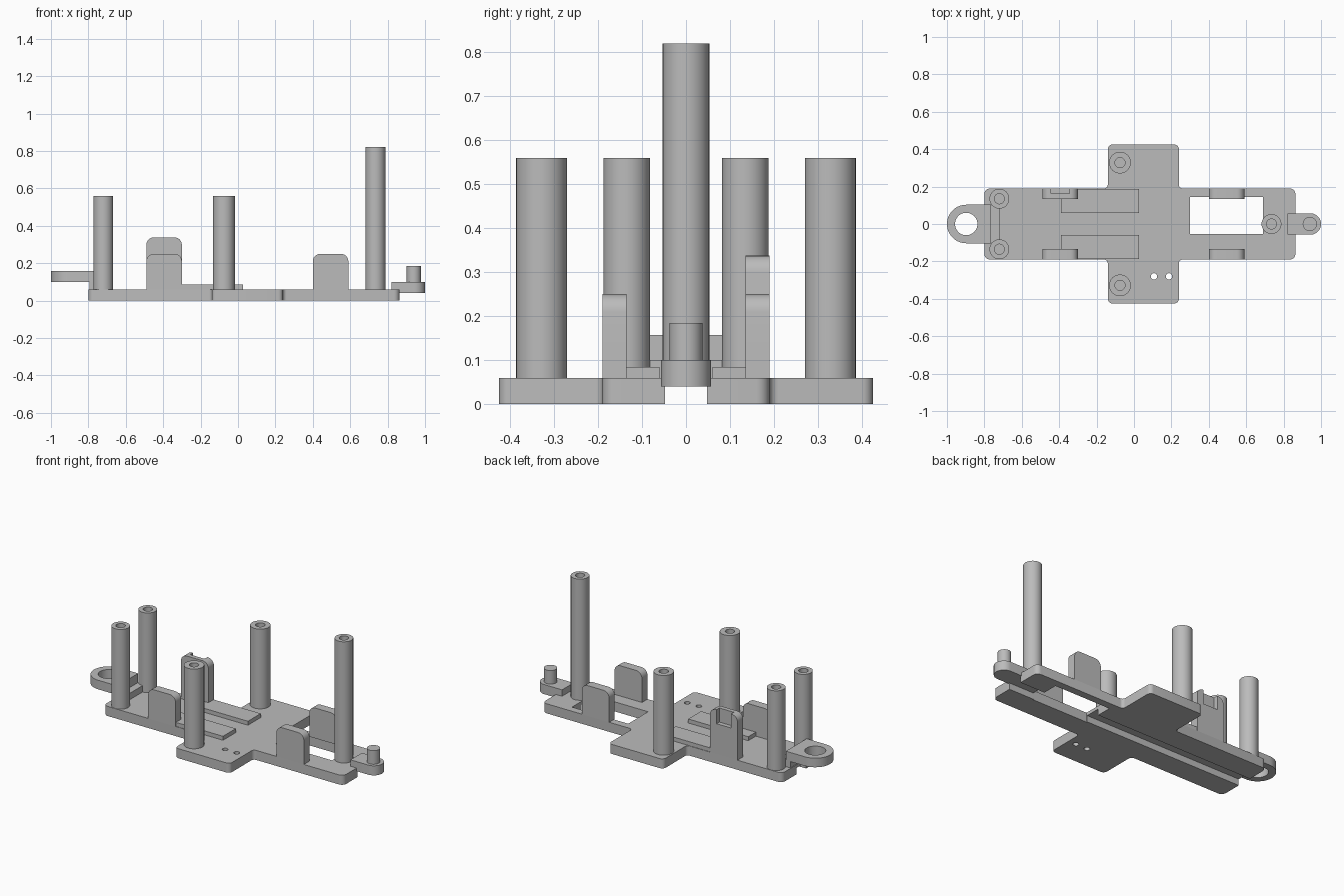
import bpy, bmesh, math
from mathutils import Vector, Matrix

if "Cube" in bpy.data.objects:
    bpy.data.objects.remove(bpy.data.objects["Cube"], do_unlink=True)

# One plain grey plastic
grey = bpy.data.materials.new("grey_plastic")
grey.use_nodes = True
grey.diffuse_color = (0.5, 0.5, 0.5, 1)
grey.node_tree.nodes["Principled BSDF"].inputs["Base Color"].default_value = (0.5, 0.5, 0.5, 1)


def rounded(corners, steps=6):
    """Outline from (x, y, radius) corners, with filleted inner and outer corners."""
    out = []
    for i, (x, y, r) in enumerate(corners):
        p = Vector((x, y))
        if r == 0:
            out.append(p)
            continue
        a = (Vector(corners[i - 1][:2]) - p).normalized() * r
        b = (Vector(corners[(i + 1) % len(corners)][:2]) - p).normalized() * r
        centre = p + a + b
        for k in range(steps + 1):
            t = k / steps * math.pi / 2
            out.append(centre - b * math.cos(t) - a * math.sin(t))
    return out


def prism(name, outline, z0, z1, upright=False):
    """Extrude an outline along z, or along y when upright (outline is then x, z)."""
    bm = bmesh.new()
    face = bm.faces.new([bm.verts.new((p[0], p[1], z0)) for p in outline])
    top = bmesh.ops.extrude_face_region(bm, geom=[face])
    verts = [v for v in top["geom"] if isinstance(v, bmesh.types.BMVert)]
    bmesh.ops.translate(bm, verts=verts, vec=(0, 0, z1 - z0))
    if upright:
        swap = Matrix(((1, 0, 0, 0), (0, 0, 1, 0), (0, 1, 0, 0), (0, 0, 0, 1)))
        bm.transform(swap)
    bmesh.ops.recalc_face_normals(bm, faces=bm.faces)
    mesh = bpy.data.meshes.new(name)
    bm.to_mesh(mesh)
    bm.free()
    mesh.materials.append(grey)
    obj = bpy.data.objects.new(name, mesh)
    bpy.context.scene.collection.objects.link(obj)
    return obj


def box(name, x0, x1, y0, y1, z0, z1):
    return prism(name, [(x0, y0), (x1, y0), (x1, y1), (x0, y1)], z0, z1)


def circle(x, y, r, n=40):
    return [(x + r * math.cos(math.tau * k / n), y + r * math.sin(math.tau * k / n))
            for k in range(n)]


def finish(obj, cutters=()):
    """Cut away the cutters, remove them, and shade round surfaces smooth."""
    bpy.ops.object.select_all(action="DESELECT")
    bpy.context.view_layer.objects.active = obj
    obj.select_set(True)
    for cutter in cutters:
        cutter.hide_render = True
        mod = obj.modifiers.new("cut", "BOOLEAN")
        mod.operation, mod.solver, mod.object = "DIFFERENCE", "EXACT", cutter
        bpy.ops.object.modifier_apply(modifier=mod.name)
        bpy.data.objects.remove(cutter, do_unlink=True)
    bpy.ops.object.shade_smooth_by_angle(angle=math.radians(30))
    return obj


# Cross-shaped base plate with window, underside channel and two small holes
L, R, WL, WR, W, WING, T = -0.8, 0.863, -0.14, 0.24, 0.19, 0.425, 0.06
half = [(R, W, 0.03), (WR, W, 0.02), (WR, WING, 0.025),
        (WL, WING, 0.025), (WL, W, 0.02), (L, W, 0.03)]
corners = half + [(x, -y, r) for x, y, r in reversed(half)]
finish(prism("base_plate", rounded(corners), 0, T), [
    box("channel_cutter", -1.1, 1.1, -0.048, 0.048, -0.1, 0.04),
    box("window_cutter", 0.3, 0.69, -0.053, 0.144, -0.2, 0.2),
    prism("hole_cutter_a", circle(0.107, -0.28, 0.017, 20), -0.1, 0.2),
    prism("hole_cutter_b", circle(0.187, -0.28, 0.017, 20), -0.1, 0.2),
])


# Hollow standing posts
def post(name, x, y, r, top):
    finish(prism(name, circle(x, y, r), T, top),
           [prism("bore_cutter", circle(x, y, 0.027), top - 0.2, top + 0.1)])


post("tall_post", 0.735, 0, 0.053, 0.82)

# Pairs on both sides: posts, raised pads, pierced brackets
for side, s in (("back", 1), ("front", -1)):
    post(side + "_end_post", -0.72, s * 0.135, 0.053, 0.56)
    post(side + "_wing_post", -0.075, s * 0.328, 0.058, 0.56)
    box(side + "_raised_pad", -0.39, 0.027, *sorted((s * 0.06, s * 0.187)), T, 0.085)
    for end, x in (("right", -0.395), ("left", 0.495)):
        tall = side == "back" and end == "right"
        top = 0.338 if tall else 0.25
        outline = rounded([(x - 0.095, T, 0), (x + 0.095, T, 0),
                           (x + 0.095, top, 0.04), (x - 0.095, top, 0.04)])
        y0, y1 = sorted((s * 0.135, s * W))
        bracket = prism(f"{side}_{end}_bracket", outline, y0, y1, upright=True)
        cuts = [prism("eye_cutter", circle(x, 0.165, 0.033), y0 - 0.1, y1 + 0.1, upright=True)]
        if tall:
            cuts.append(box("notch_cutter", x - 0.05, x + 0.05, 0.162, 0.3, 0.25, 0.5))
        finish(bracket, cuts)


# Coupling tabs at both ends, straight with a half-round tip
def tab(name, root, cx, r, z0, z1):
    d = 1 if cx > root else -1
    arc = [(cx + d * r * math.cos(t), r * math.sin(t))
           for t in (math.pi * (k / 24 - 0.5) for k in range(25))]
    return prism(name, [(root, -r)] + arc + [(root, r)], z0, z1)


box("ring_riser", -0.795, -0.72, -0.102, 0.102, T, 0.1)
finish(tab("coupling_ring", -0.765, -0.897, 0.103, 0.1, 0.157),
       [prism("ring_cutter", circle(-0.897, 0, 0.06), -0.1, 0.3)])
finish(tab("pin_tab", 0.82, 0.943, 0.057, 0.04, 0.1))
finish(prism("coupling_pin", circle(0.94, 0, 0.038), 0.1, 0.185))
